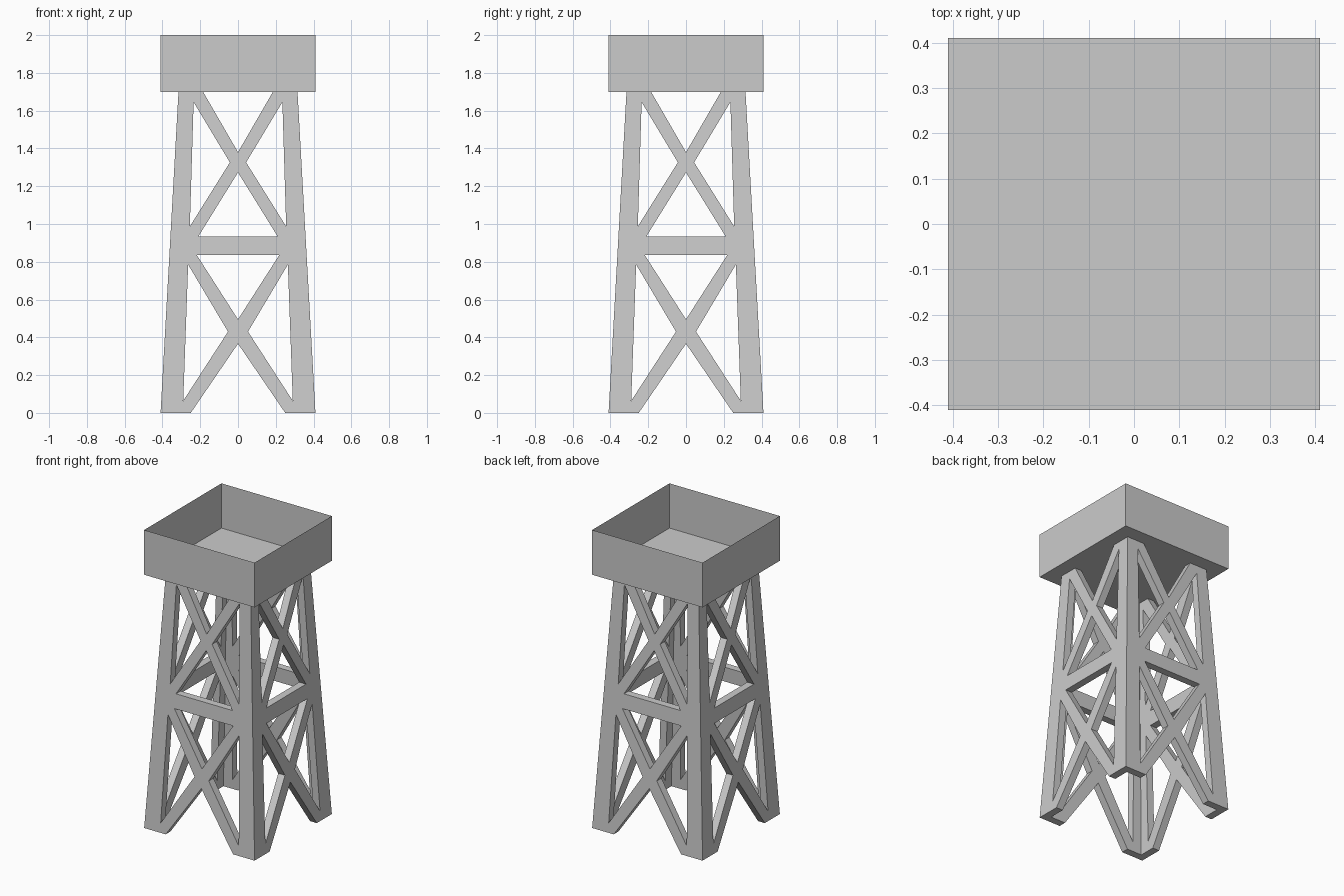
import bpy, bmesh
from math import pi
from mathutils import Matrix, Vector

if "Cube" in bpy.data.objects:
    bpy.data.objects.remove(bpy.data.objects["Cube"])

TOP = 1.7      # height where the legs meet the tank
THICK = 0.05   # plate thickness


def half_width(z):
    return 0.41 + (0.315 - 0.41) * z / TOP


def mirror(loop):
    return [(-x, z) for x, z in loop]


def make_object(name, bm):
    bmesh.ops.recalc_face_normals(bm, faces=bm.faces)
    mesh = bpy.data.meshes.new(name)
    bm.to_mesh(mesh)
    bm.free()
    obj = bpy.data.objects.new(name, mesh)
    bpy.context.collection.objects.link(obj)
    return obj


# Lattice panel profile: outline notched by the braces, then the openings
outline = [(-half_width(0), 0), (-0.25, 0), (0, 0.366), (0.25, 0), (half_width(0), 0),
           (half_width(TOP), TOP), (0.185, TOP), (0, 1.38), (-0.185, TOP), (-half_width(TOP), TOP)]
low_side = [(0.29, 0.064), (0.264, 0.785), (0.053, 0.43)]
high_side = [(0.255, 0.987), (0.235, 1.645), (0.043, 1.326)]
low_mid = [(-0.218, 0.835), (0.218, 0.835), (0, 0.495)]
high_mid = [(-0.21, 0.934), (0.21, 0.934), (0, 1.273)]
loops = [outline, low_side, mirror(low_side), high_side, mirror(high_side), low_mid, high_mid]

bm = bmesh.new()
outer_edges, inner_edges = [], []
for loop in loops:
    outer, inner = [], []
    for x, z in loop:
        w = half_width(z)
        lim = w - THICK                       # mitre at the corners
        outer.append(bm.verts.new((x, -w, z)))
        inner.append(bm.verts.new((max(-lim, min(lim, x)), -lim, z)))
    n = len(loop)
    for i in range(n):
        j = (i + 1) % n
        outer_edges.append(bm.edges.new((outer[i], outer[j])))
        inner_edges.append(bm.edges.new((inner[i], inner[j])))
        at_corner = all(abs(abs(v.co.x) + v.co.y) < 1e-4 for v in (outer[i], outer[j]))
        if not at_corner:
            bm.faces.new((outer[i], outer[j], inner[j], inner[i]))
normal = Vector((0, -TOP, (0.41 - 0.315))).normalized()
for edges in (outer_edges, inner_edges):
    bmesh.ops.triangle_fill(bm, use_beauty=True, edges=edges, normal=normal)

# Four panels around the tower, welded at the corners
panel = bm.verts[:] + bm.edges[:] + bm.faces[:]
for k in range(1, 4):
    copy = bmesh.ops.duplicate(bm, geom=panel)["geom"]
    bmesh.ops.rotate(bm, verts=[g for g in copy if isinstance(g, bmesh.types.BMVert)],
                     cent=(0, 0, 0), matrix=Matrix.Rotation(k * pi / 2, 3, 'Z'))
bmesh.ops.remove_doubles(bm, verts=bm.verts, dist=0.0005)
make_object("lattice_legs", bm)

# Open thin-walled tray on top
bm = bmesh.new()
bmesh.ops.create_cube(bm, size=1, matrix=Matrix.Translation((0, 0, 1.85)) @ Matrix.Diagonal((0.82, 0.82, 0.3, 1)))
bmesh.ops.delete(bm, geom=[f for f in bm.faces if f.calc_center_median().z > 1.99], context='FACES_ONLY')
make_object("top_platform", bm)
